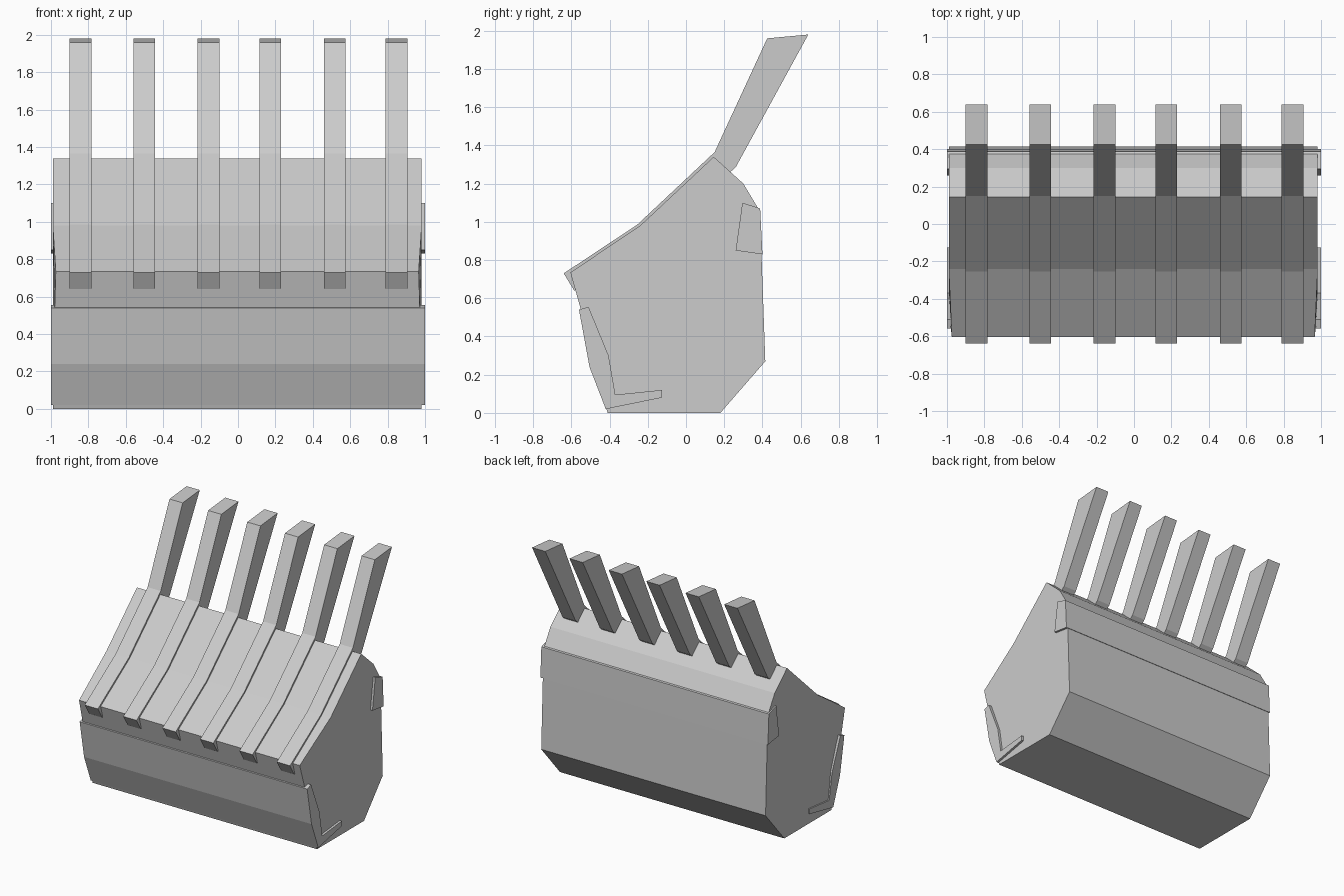
import bpy

if "Cube" in bpy.data.objects:
    bpy.data.objects.remove(bpy.data.objects["Cube"])


def extrude_profile(name, profile, x0, x1, insets=None):
    """Prism from a (y, z) profile along x; insets pull chosen corners inward."""
    insets = insets or {}
    n = len(profile)
    verts = [(x0 + insets.get(i, 0), y, z) for i, (y, z) in enumerate(profile)]
    verts += [(x1 - insets.get(i, 0), y, z) for i, (y, z) in enumerate(profile)]
    faces = [(i, i + n, (i + 1) % n + n, (i + 1) % n) for i in range(n)]
    faces += [tuple(range(n)), tuple(reversed(range(n, 2 * n)))]
    mesh = bpy.data.meshes.new(name)
    mesh.from_pydata(verts, [], faces)
    # consistent outward normals
    import bmesh
    bm = bmesh.new()
    bm.from_mesh(mesh)
    bmesh.ops.recalc_face_normals(bm, faces=bm.faces)
    bm.to_mesh(mesh)
    bm.free()
    obj = bpy.data.objects.new(name, mesh)
    bpy.context.collection.objects.link(obj)
    return obj


# Main body, slightly narrower at the front lip
body = [(-0.41, 0.0), (0.18, 0.0), (0.415, 0.27), (0.395, 0.83), (0.375, 1.075),
        (0.30, 1.20), (0.145, 1.34), (-0.24, 0.98), (-0.605, 0.735),
        (-0.55, 0.54), (-0.49, 0.24)]
extrude_profile("body", body, -0.99, 0.982, {8: 0.016, 9: 0.01})

# Wraparound guard on the lower front
guard = [(-0.56, 0.54), (-0.505, 0.24), (-0.42, 0.02), (-0.125, 0.08),
         (-0.125, 0.12), (-0.37, 0.095), (-0.405, 0.30), (-0.51, 0.555)]
extrude_profile("front_guard", guard, -1.0, 1.0)

# Reinforcing strip across the upper back
strip = [(0.295, 1.10), (0.388, 1.07), (0.40, 0.83), (0.26, 0.85)]
extrude_profile("back_strip", strip, -1.0, 1.0)

# Six bent bars lying on the sloped top and rising behind it
bar = [(-0.64, 0.73), (-0.255, 0.985), (0.15, 1.365), (0.425, 1.96),
       (0.64, 1.98), (0.26, 1.285), (0.225, 1.255), (-0.19, 0.89), (-0.585, 0.64)]
for i, x in enumerate((-0.842, -0.502, -0.158, 0.173, 0.518, 0.847)):
    extrude_profile(f"bar_{i + 1}", bar, x - 0.058, x + 0.058)
